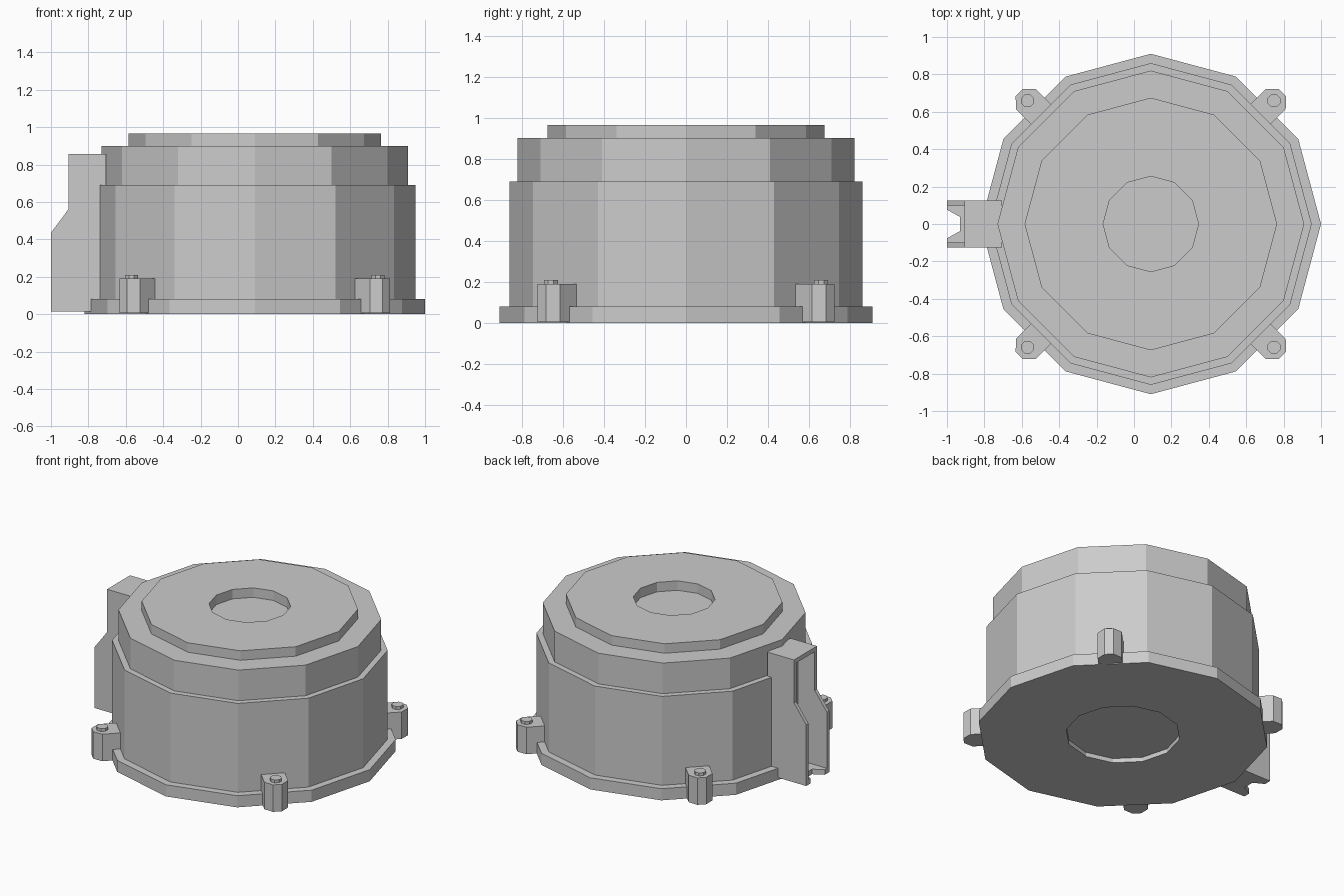
import bpy, bmesh
from math import pi, cos, sin
from mathutils import Matrix, Vector

if "Cube" in bpy.data.objects:
    bpy.data.objects.remove(bpy.data.objects["Cube"])

CX = 0.09  # housing axis


def finish(bm, name):
    bmesh.ops.remove_doubles(bm, verts=bm.verts, dist=1e-5)
    bmesh.ops.recalc_face_normals(bm, faces=bm.faces)
    me = bpy.data.meshes.new(name)
    bm.to_mesh(me)
    bm.free()
    ob = bpy.data.objects.new(name, me)
    bpy.context.collection.objects.link(ob)
    return ob


def lathe(name, profile, n):
    """Revolve (radius, z) points; the open ends are closed with flat caps."""
    bm = bmesh.new()
    rings = [[bm.verts.new((CX + r * cos(2 * pi * i / n), r * sin(2 * pi * i / n), z))
              for i in range(n)] for r, z in profile]
    for a, b in zip(rings, rings[1:]):
        for i in range(n):
            j = (i + 1) % n
            bm.faces.new((a[i], a[j], b[j], b[i]))
    bm.faces.new(rings[0])
    bm.faces.new(rings[-1])
    return finish(bm, name)


def prism(bm, pts, lo, hi, place):
    """Extrude a 2D outline from lo to hi; place maps (a, b, h) to a 3D point."""
    low = [bm.verts.new(place(a, b, lo)) for a, b in pts]
    top = [bm.verts.new(place(a, b, hi)) for a, b in pts]
    bm.faces.new(low)
    bm.faces.new(top)
    for i in range(len(pts)):
        j = (i + 1) % len(pts)
        bm.faces.new((low[i], low[j], top[j], top[i]))


def along_y(a, b, h):
    return Vector((a, h, b))


def along_z(a, b, h):
    return Vector((a, b, h))


# Stepped twelve-sided housing with recesses in the top and the underside
lathe("housing", [(0.357, 0.03), (0.357, 0), (0.91, 0), (0.91, 0.08),
                  (0.86, 0.08), (0.86, 0.69), (0.82, 0.69), (0.82, 0.90),
                  (0.675, 0.90), (0.675, 0.965), (0.255, 0.965), (0.255, 0.90)], 12)

# Four mounting lugs with small studs, on the diagonals
lug = [(0.82, -0.075), (0.945, -0.075), (0.994, -0.028),
       (0.994, 0.028), (0.945, 0.075), (0.82, 0.075)]
stud = [(0.932 + 0.037 * cos(pi / 8 + i * pi / 4), 0.037 * sin(pi / 8 + i * pi / 4))
        for i in range(8)]
for k in range(4):
    rot = Matrix.Translation((CX, 0, 0)) @ Matrix.Rotation(pi / 4 + k * pi / 2, 4, 'Z')
    for name, outline, lo, hi in (("mounting_lug", lug, 0.005, 0.19),
                                  ("lug_stud", stud, 0.185, 0.21)):
        bm = bmesh.new()
        prism(bm, outline, lo, hi, lambda a, b, h: rot @ Vector((a, b, h)))
        finish(bm, f"{name}_{k + 1}")

# Cable box: open-fronted duct on the left side
IN, OUT, B, T = -0.705, -1.0, 0.015, 0.855
side = [(IN, B), (OUT, B), (OUT, 0.435), (-0.907, 0.56), (-0.907, T), (IN, T)]
for name, lo, hi in (("box_side_front", -0.125, -0.1), ("box_side_back", 0.1, 0.125)):
    bm = bmesh.new()
    prism(bm, side, lo, hi, along_y)
    finish(bm, name)

bm = bmesh.new()
prism(bm, [(-0.907, T - 0.03), (IN, T - 0.03), (IN, T), (-0.907, T)], -0.1, 0.1, along_y)
finish(bm, "box_top")

bm = bmesh.new()
prism(bm, [(-0.78, B), (IN, B), (IN, T - 0.03), (-0.78, T - 0.03)], -0.1, 0.1, along_y)
finish(bm, "box_rear_wall")

# Box floor with the notched cable opening
bm = bmesh.new()
prism(bm, [(IN, -0.1), (OUT, -0.1), (OUT, -0.077), (-0.93, -0.038), (-0.93, 0.038),
           (OUT, 0.077), (OUT, 0.1), (IN, 0.1)], B, B + 0.035, along_z)
finish(bm, "box_floor")
